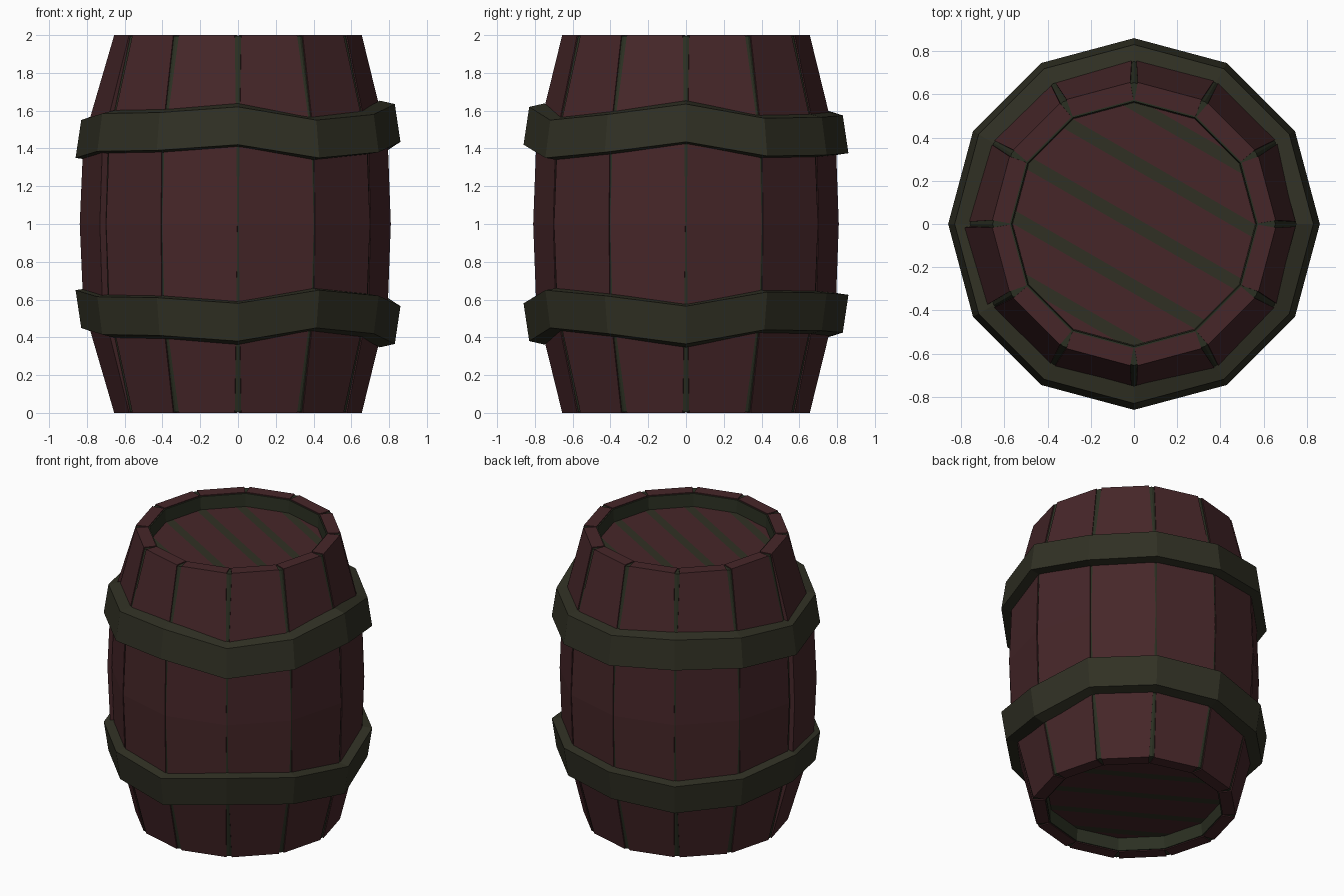
import bpy, bmesh
from math import sin, cos, radians
from mathutils import Vector

cube = bpy.data.objects.get("Cube")
if cube:
    bpy.data.objects.remove(cube)

SIDES = 12
STEP = 360 / SIDES


def material(name, rgb):
    m = bpy.data.materials.new(name)
    m.use_nodes = True
    m.diffuse_color = (*rgb, 1)
    m.node_tree.nodes["Principled BSDF"].inputs["Base Color"].default_value = (*rgb, 1)
    return m


wood = material("dark red wood", (0.061, 0.0195, 0.022))
hoop_green = material("dark olive hoop", (0.030, 0.030, 0.0175))
gap_green = material("dark green gap", (0.024, 0.029, 0.016))


def finish(bm, name, *mats):
    bmesh.ops.recalc_face_normals(bm, faces=bm.faces)
    mesh = bpy.data.meshes.new(name)
    bm.to_mesh(mesh)
    bm.free()
    for m in mats:
        mesh.materials.append(m)
    obj = bpy.data.objects.new(name, mesh)
    bpy.context.collection.objects.link(obj)
    return obj


def polar(r, deg, z):
    return Vector((r * cos(radians(deg)), r * sin(radians(deg)), z))


def ring_sweep(bm, loops):
    """Skin a closed chain of 12-sided loops."""
    rows = [[bm.verts.new(p) for p in loop] for loop in loops]
    for a, b in zip(rows, rows[1:] + rows[:1]):
        for i in range(SIDES):
            j = (i + 1) % SIDES
            bm.faces.new((a[i], a[j], b[j], b[i]))


# Barrel outline: height, radius, half seam gap, share of a stave's outward shift
OUTLINE = [(0, 0.66, 0.018, 0), (0.56, 0.795, 0.009, 0.9), (1, 0.81, 0.004, 1),
           (1.44, 0.795, 0.009, 0.9), (2, 0.66, 0.018, 0)]
RIM = 0.575
LID_Z = 1.905


# Staves: one flat board per side, with open seams between them
def add_stave(index, shift):
    bm = bmesh.new()
    a, b = index * STEP, (index + 1) * STEP
    normal = polar(1, (a + b) / 2, 0)
    left, right = [], []
    inner = [(2, RIM, 0.003, 0), (0, RIM, 0.003, 0)]
    for z, r, gap, share in OUTLINE + inner:
        p, q = polar(r, a, z), polar(r, b, z)
        along = (q - p).normalized() * gap
        push = normal * shift * share
        left.append(bm.verts.new(p + along + push))
        right.append(bm.verts.new(q - along + push))
    n = len(left)
    for i in range(n):
        j = (i + 1) % n
        bm.faces.new((left[i], left[j], right[j], right[i]))
    # side walls as quads from the outer edge to the inner wall
    for side in (left, right):
        bm.faces.new(side)
    finish(bm, f"stave_{index + 1}", wood)


for i in range(SIDES):
    add_stave(i, 0.03 if i == 6 else 0)

# Core: dark lining seen in the seams and on the inside of both rims
bm = bmesh.new()
section = [(z, r - 0.006) for z, r, _, _ in OUTLINE]
section[0] = (0.006, section[0][1])
section[-1] = (1.994, section[-1][1])
section += [(1.994, 0.567), (LID_Z - 0.03, 0.56), (2.03 - LID_Z, 0.56), (0.006, 0.567)]
ring_sweep(bm, [[polar(r, i * STEP, z) for i in range(SIDES)] for z, r in section])
finish(bm, "core_lining", gap_green)


# Lids: recessed discs, cut into planks with narrow strips between
def add_lid(name, z):
    bm = bmesh.new()
    bm.faces.new([bm.verts.new(polar(0.565, i * STEP, z)) for i in range(SIDES)])
    across = polar(1, 60, 0)
    strips = (-0.48, -0.25, 0, 0.25, 0.48)
    half = 0.029
    for s in strips:
        for edge in (s - half, s + half):
            bmesh.ops.bisect_plane(bm, geom=bm.verts[:] + bm.edges[:] + bm.faces[:],
                                   plane_co=across * edge + Vector((0, 0, z)),
                                   plane_no=across)
    for f in bm.faces:
        d = f.calc_center_median().dot(across)
        f.material_index = int(any(abs(d - s) < half for s in strips))
    obj = finish(bm, name, wood, hoop_green)
    solid = obj.modifiers.new("thickness", "SOLIDIFY")
    solid.thickness = 0.02
    solid.offset = 0


add_lid("top_lid", LID_Z - 0.01)
add_lid("bottom_lid", 2.01 - LID_Z)

# Hoops: uneven bands, the lower one mirroring the upper one
HOOP_Z = [1.435, 1.36, 1.365, 1.375, 1.41, 1.39,
          1.35, 1.385, 1.39, 1.42, 1.35, 1.38]


def add_hoop(name, flip):
    bm = bmesh.new()
    loops = []
    for r, dz in ((0.86, 0), (0.83, 0.2), (0.75, 0.218), (0.78, -0.012)):
        loop = []
        for i, base in enumerate(HOOP_Z):
            z = base + dz
            loop.append(polar(r, i * STEP, 2 - z if flip else z))
        loops.append(loop)
    ring_sweep(bm, loops)
    finish(bm, name, hoop_green)


add_hoop("upper_hoop", False)
add_hoop("lower_hoop", True)
